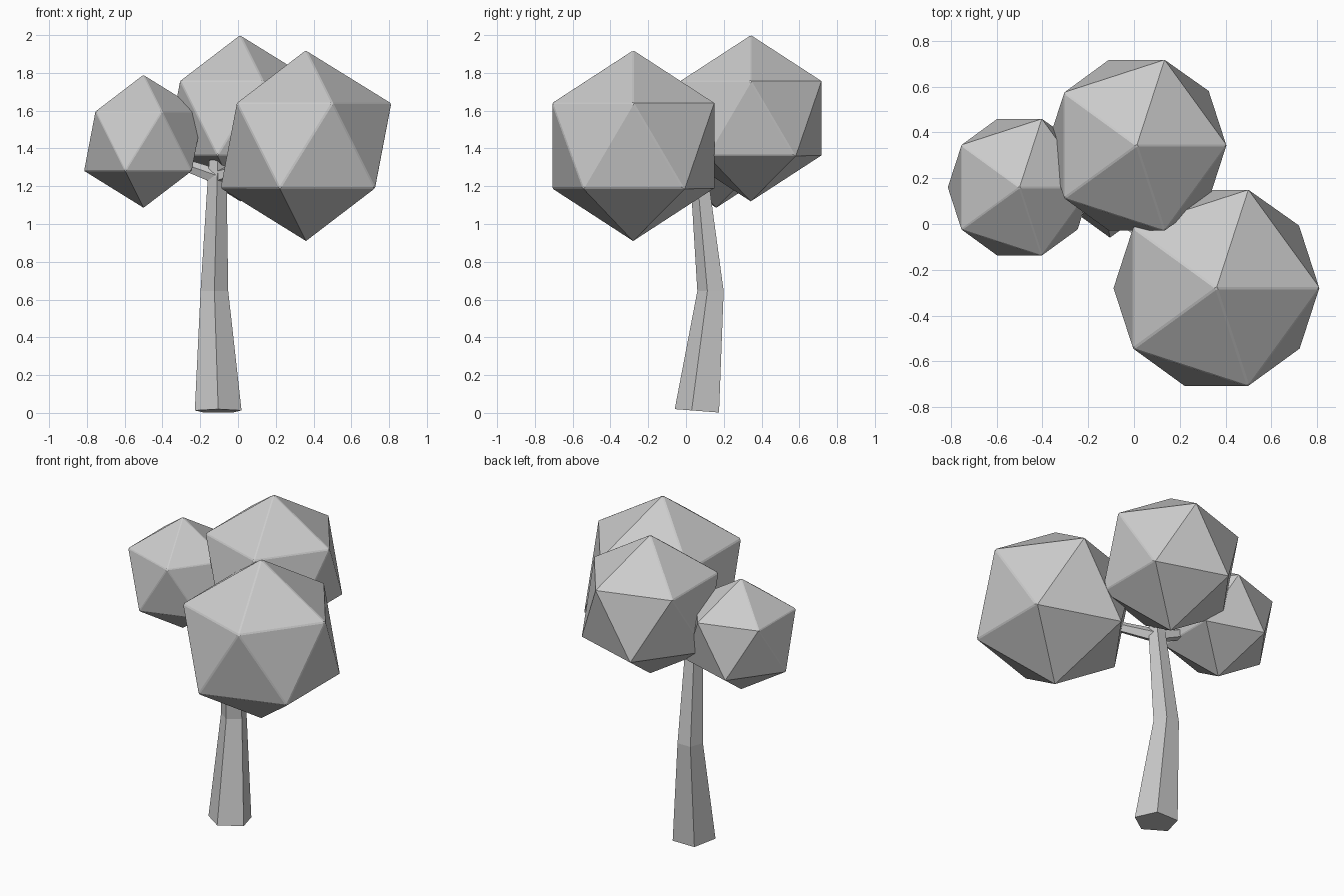
import bpy
import bmesh
from math import cos, sin, pi
from mathutils import Vector

cube = bpy.data.objects.get("Cube")
if cube:
    bpy.data.objects.remove(cube, do_unlink=True)

# Single plain grey material
grey = bpy.data.materials.new("plain_grey")
grey.use_nodes = True
colour = (0.6, 0.6, 0.6, 1)
grey.diffuse_color = colour
bsdf = next(n for n in grey.node_tree.nodes if n.type == 'BSDF_PRINCIPLED')
bsdf.inputs["Base Color"].default_value = colour
bsdf.inputs["Roughness"].default_value = 0.9


def add_object(name, bm):
    bmesh.ops.recalc_face_normals(bm, faces=bm.faces)
    mesh = bpy.data.meshes.new(name)
    bm.to_mesh(mesh)
    bm.free()
    mesh.materials.append(grey)
    obj = bpy.data.objects.new(name, mesh)
    bpy.context.collection.objects.link(obj)
    return obj


def tapered_limb(name, rings, sides=5):
    """Loft polygon rings given as (centre, radius, axis)."""
    bm = bmesh.new()
    loops = []
    for centre, radius, axis in rings:
        turn = Vector((0, 0, 1)).rotation_difference(Vector(axis))
        loop = []
        for i in range(sides):
            a = -pi / 2 + 2 * pi * i / sides
            offset = turn @ Vector((cos(a), sin(a), 0)) * radius
            loop.append(bm.verts.new(Vector(centre) + offset))
        loops.append(loop)
    for low, high in zip(loops, loops[1:]):
        for i in range(sides):
            j = (i + 1) % sides
            bm.faces.new((low[i], low[j], high[j], high[i]))
    bm.faces.new(loops[0][::-1])
    bm.faces.new(loops[-1])
    return add_object(name, bm)


def foliage(name, centre, radius):
    """Twenty-sided crown with a fine chamfer on its front and side edges."""
    bm = bmesh.new()
    bmesh.ops.create_icosphere(bm, subdivisions=1, radius=1)
    chamfered = []
    for e in bm.edges:
        mid = (e.verts[0].co + e.verts[1].co) / 2
        if mid.y < 0.3 and mid.z > -0.6:
            chamfered.append(e)
    bmesh.ops.bevel(bm, geom=chamfered, offset=0.012, segments=1,
                    affect='EDGES', profile=0.5, clamp_overlap=True)
    bmesh.ops.scale(bm, vec=(radius,) * 3, verts=bm.verts)
    obj = add_object(name, bm)
    obj.location = centre
    return obj


# Bent trunk with a slightly tilted foot
up = (0, 0, 1)
tapered_limb("trunk", [
    ((-0.105, 0.07, 0.01), 0.13, (0, 0.077, 1)),
    ((-0.125, 0.137, 0.645), 0.077, up),
    ((-0.11, 0.075, 1.25), 0.052, up),
    ((-0.108, 0.08, 1.34), 0.046, up),
])

# Side branches reaching into the crowns
fork = Vector((-0.11, 0.07, 1.25))
for name, tip in (("right_branch", (-0.36, 0.12, 1.34)),
                  ("left_branch", (0.12, -0.1, 1.32))):
    tip = Vector(tip)
    axis = tip - fork
    tapered_limb(name, [(fork, 0.042, axis), (tip, 0.028, axis)])

# Three crowns
foliage("large_crown", (0.36, -0.28, 1.415), 0.505)
foliage("middle_crown", (0.012, 0.343, 1.56), 0.44)
foliage("small_crown", (-0.5, 0.16, 1.438), 0.352)
